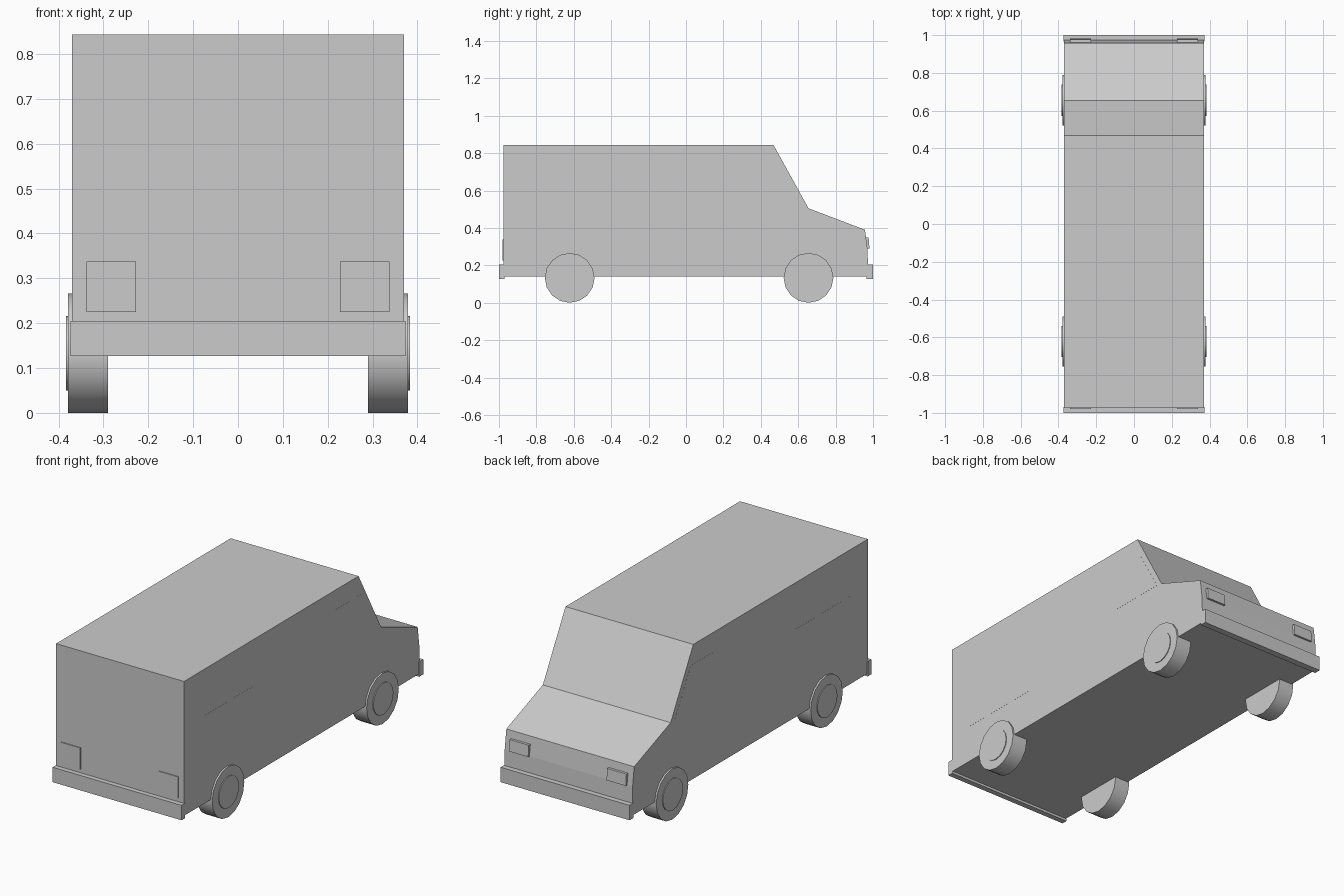
import bpy, bmesh, math
from mathutils import Vector

if "Cube" in bpy.data.objects:
    bpy.data.objects.remove(bpy.data.objects["Cube"])


def prism(name, profile, x0, x1):
    """Extrude a (y, z) profile from x0 to x1."""
    bm = bmesh.new()
    face = bm.faces.new([bm.verts.new((x0, y, z)) for y, z in profile])
    ext = bmesh.ops.extrude_face_region(bm, geom=[face])
    verts = [v for v in ext["geom"] if isinstance(v, bmesh.types.BMVert)]
    bmesh.ops.translate(bm, verts=verts, vec=Vector((x1 - x0, 0, 0)))
    bmesh.ops.recalc_face_normals(bm, faces=bm.faces[:])
    mesh = bpy.data.meshes.new(name)
    bm.to_mesh(mesh)
    bm.free()
    obj = bpy.data.objects.new(name, mesh)
    bpy.context.collection.objects.link(obj)
    return obj


def rect(y0, y1, z0, z1):
    return [(y0, z0), (y1, z0), (y1, z1), (y0, z1)]


def disc(name, x0, x1, y, z, r, sides=16):
    """Cylinder lying along x, with smooth rim."""
    bpy.ops.mesh.primitive_cylinder_add(
        vertices=sides, radius=r, depth=abs(x1 - x0),
        location=((x0 + x1) / 2, y, z), rotation=(0, math.pi / 2, 0))
    obj = bpy.context.object
    obj.name = name
    bpy.ops.object.shade_smooth_by_angle(angle=math.radians(40))
    return obj


# Van body with sloping windscreen and bonnet
prism("body", [(-0.975, 0.14), (-0.975, 0.843), (0.468, 0.843), (0.655, 0.505),
               (0.957, 0.39), (0.97, 0.29), (0.975, 0.14)], -0.37, 0.37)

# Bumpers at both ends
prism("tail_bumper", rect(-1.0, -0.97, 0.127, 0.205), -0.373, 0.373)
prism("nose_bumper", rect(0.965, 1.0, 0.127, 0.205), -0.373, 0.373)

for side, s in (("left", -1), ("right", 1)):
    # Wheels with raised hubcaps
    for end, y in (("rear", -0.622), ("front", 0.655)):
        disc(f"{end}_wheel_{side}", s * 0.29, s * 0.379, y, 0.133, 0.133)
        disc(f"{end}_hubcap_{side}", s * 0.37, s * 0.383, y, 0.133, 0.083)
    # Lamps
    prism(f"tail_lamp_{side}", rect(-0.98, -0.97, 0.225, 0.337), s * 0.227, s * 0.338)
    prism(f"headlamp_{side}", [(0.96, 0.29), (0.981, 0.29), (0.976, 0.35), (0.955, 0.35)],
          s * 0.227, s * 0.338)
    # Flush side windows
    prism(f"side_window_{side}", rect(-0.83, -0.38, 0.34, 0.60), s * 0.365, s * 0.3705)
    prism(f"cab_window_{side}", [(0.27, 0.51), (0.62, 0.51), (0.49, 0.74), (0.27, 0.74)],
          s * 0.365, s * 0.3705)
